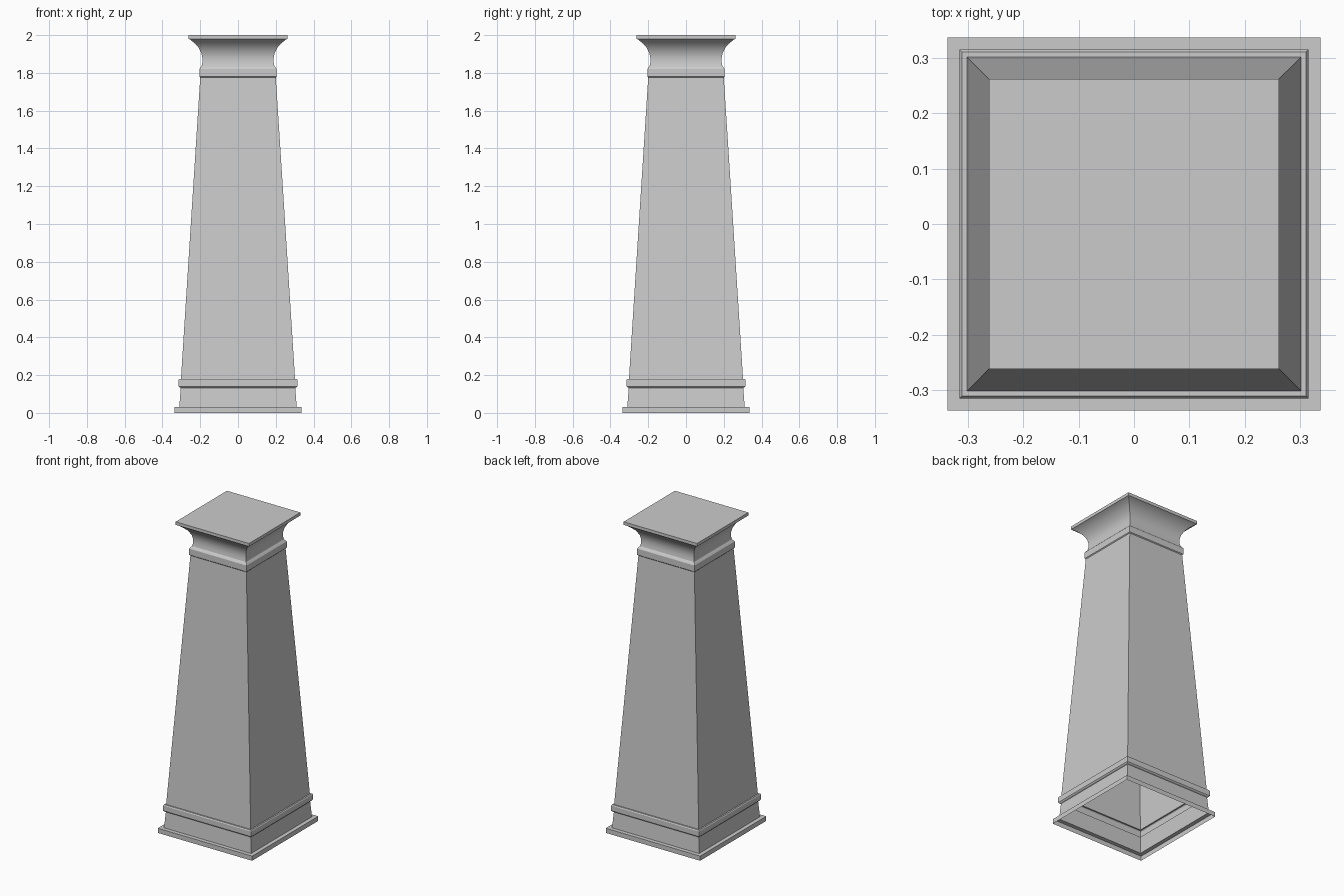
import bpy
import bmesh
import math

if "Cube" in bpy.data.objects:
    bpy.data.objects.remove(bpy.data.objects["Cube"])


def square_shell(name, profile, cap=False):
    """Sweep a (half width, height) profile around a square plan."""
    bm = bmesh.new()
    rings = []
    for h, z in profile:
        rings.append([bm.verts.new((sx * h, sy * h, z))
                      for sx, sy in ((-1, -1), (1, -1), (1, 1), (-1, 1))])
    for low, high in zip(rings, rings[1:]):
        for i in range(4):
            j = (i + 1) % 4
            bm.faces.new((low[i], low[j], high[j], high[i]))
    if cap:
        bm.faces.new(rings[-1])
    mesh = bpy.data.meshes.new(name)
    bm.to_mesh(mesh)
    bm.free()
    obj = bpy.data.objects.new(name, mesh)
    bpy.context.collection.objects.link(obj)
    bpy.ops.object.select_all(action='DESELECT')
    obj.select_set(True)
    bpy.context.view_layer.objects.active = obj
    bpy.ops.object.shade_smooth_by_angle(angle=math.radians(25))
    return obj


# Open-bottomed plinth, base block and raised band
square_shell("base", [
    (0.337, 0.0), (0.337, 0.03), (0.311, 0.03), (0.303, 0.132),
    (0.310, 0.135), (0.315, 0.141), (0.315, 0.174), (0.311, 0.18),
    (0.302, 0.18)])

# Tapered shaft in two lengths with a seam
square_shell("lower_shaft", [(0.302, 0.18), (0.2395, 1.16)])
square_shell("upper_shaft", [(0.2395, 1.16), (0.2, 1.775)])

# Collar, concave neck and flared top slab
square_shell("capital", [
    (0.2, 1.775), (0.205, 1.78), (0.205, 1.82), (0.201, 1.826),
    (0.193, 1.835), (0.189, 1.855), (0.189, 1.88), (0.194, 1.905),
    (0.209, 1.935), (0.226, 1.954), (0.254, 1.977), (0.262, 1.98),
    (0.262, 2.0)], cap=True)
